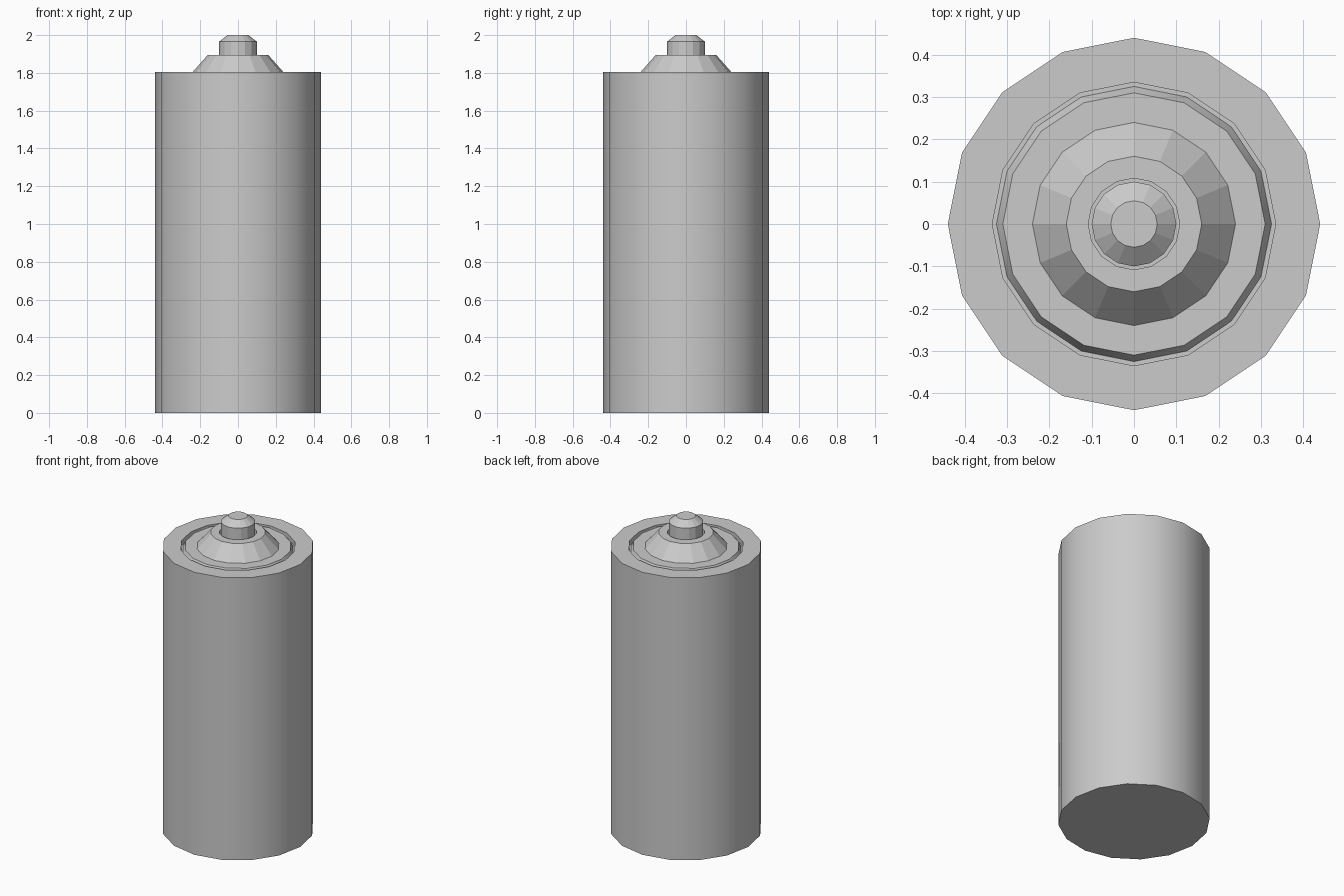
import bpy, bmesh
from math import cos, sin, tau, radians

if "Cube" in bpy.data.objects:
    bpy.data.objects.remove(bpy.data.objects["Cube"])

SIDES = 16


def lathe(name, profile, smooth=False):
    """Spin an (r, z) profile, bottom to top; r = 0 ends are closed by the n-gon cap."""
    bm = bmesh.new()
    cap_start, cap_end = profile[0][0] == 0, profile[-1][0] == 0
    rings = [[bm.verts.new((r * cos(tau * i / SIDES), r * sin(tau * i / SIDES), z))
              for i in range(SIDES)] for r, z in profile if r > 0]
    for a, b in zip(rings, rings[1:]):
        for i in range(SIDES):
            j = (i + 1) % SIDES
            bm.faces.new((a[i], a[j], b[j], b[i]))
    if cap_start:
        bm.faces.new(rings[0][::-1])
    if cap_end:
        bm.faces.new(rings[-1])
    mesh = bpy.data.meshes.new(name)
    bm.to_mesh(mesh)
    bm.free()
    ob = bpy.data.objects.new(name, mesh)
    bpy.context.collection.objects.link(ob)
    if smooth:
        bpy.ops.object.select_all(action='DESELECT')
        ob.select_set(True)
        bpy.context.view_layer.objects.active = ob
        bpy.ops.object.shade_smooth_by_angle(angle=radians(30))
    return ob


# Main cylinder with a thin groove in the top face
lathe("casing", [(0, 0), (0.44, 0), (0.44, 1.805), (0.335, 1.805), (0.335, 1.775),
                 (0.325, 1.775), (0.31, 1.805), (0.24, 1.805)], smooth=True)

# Faceted conical collar with a socket for the contact
lathe("collar", [(0.24, 1.805), (0.16, 1.895), (0.108, 1.895), (0.108, 1.86), (0.10, 1.86)])

# Chamfered contact pin
lathe("contact_pin", [(0.10, 1.86), (0.10, 1.965), (0.055, 2.0), (0, 2.0)])
